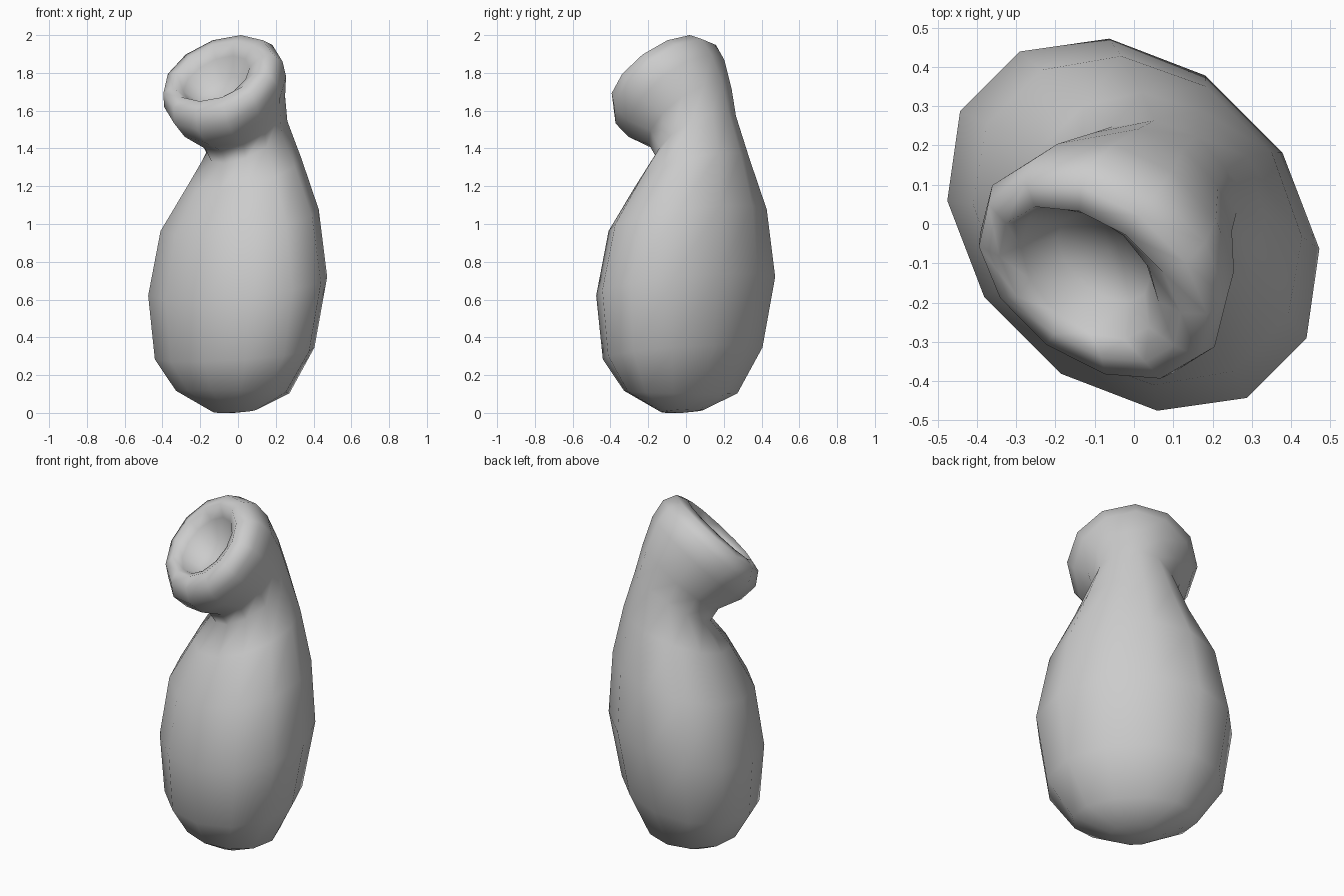
import bpy, bmesh
from math import sin, cos, pi, radians
from mathutils import Matrix

if "Cube" in bpy.data.objects:
    bpy.data.objects.remove(bpy.data.objects["Cube"])

SIDES = 12

# Each ring: back point (forward, z), front point (forward, z), half width
BODY = [
    (-.07, .02, .12, .00, .13),    # base
    (-.22, .10, .30, .12, .34),
    (-.34, .36, .39, .27, .48),
    (-.41, .74, .415, .60, .535),  # belly
    (-.39, 1.10, .365, .94, .46),
    (-.335, 1.38, .24, 1.17, .315),
]
NECK = [
    (-.275, 1.60, .13, 1.32, .222),
    (-.23, 1.75, .17, 1.385, .25),
]
HEAD = [
    (-.165, 1.90, .29, 1.43, .32),
    (-.10, 1.98, .365, 1.50, .35),
    (-.025, 2.00, .38, 1.59, .33),  # lip
    (.035, 1.965, .345, 1.65, .265),
]
HOLLOW = [
    (.04, 1.89, .30, 1.64, .205),
    (.03, 1.78, .20, 1.60, .14),
]


def add_ring(bm, ring_data, phase, yaw):
    back_u, back_z, front_u, front_z, half_w = ring_data
    cu, cz = (back_u + front_u) / 2, (back_z + front_z) / 2
    du, dz = (front_u - back_u) / 2, (front_z - back_z) / 2
    turn = Matrix.Rotation(radians(yaw), 4, 'Z')
    ring = []
    for i in range(SIDES):
        a = 2 * pi * i / SIDES + radians(phase)
        v = bm.verts.new((half_w * sin(a),
                          -(cu + du * cos(a)), cz + dz * cos(a)))
        v.co = turn @ v.co
        ring.append(v)
    return ring


def cap(bm, ring, centre, yaw):
    c = bm.verts.new(centre)
    c.co = Matrix.Rotation(radians(yaw), 4, 'Z') @ c.co
    for i in range(SIDES):
        bm.faces.new((ring[i], ring[(i + 1) % SIDES], c))


# Gourd body, bent neck, rolled lip and hollow as one skin facing front left
bm = bmesh.new()
rings = [add_ring(bm, r, 15, -45) for r in BODY]
rings += [add_ring(bm, r, 7, -41) for r in NECK]
rings += [add_ring(bm, r, 0, -36) for r in HEAD]
rings += [add_ring(bm, r, 0, -42) for r in HOLLOW]
for lo, hi in zip(rings, rings[1:]):
    for i in range(SIDES):
        j = (i + 1) % SIDES
        bm.faces.new((lo[i], lo[j], hi[j], hi[i]))
cap(bm, rings[0], (0, -.03, 0), -45)
cap(bm, rings[-1], (0, -.095, 1.67), -42)
bmesh.ops.recalc_face_normals(bm, faces=bm.faces)
for f in bm.faces:
    f.smooth = True

mesh = bpy.data.meshes.new("gourd_body")
bm.to_mesh(mesh)
bm.free()
body = bpy.data.objects.new("gourd_body", mesh)
bpy.context.collection.objects.link(body)
